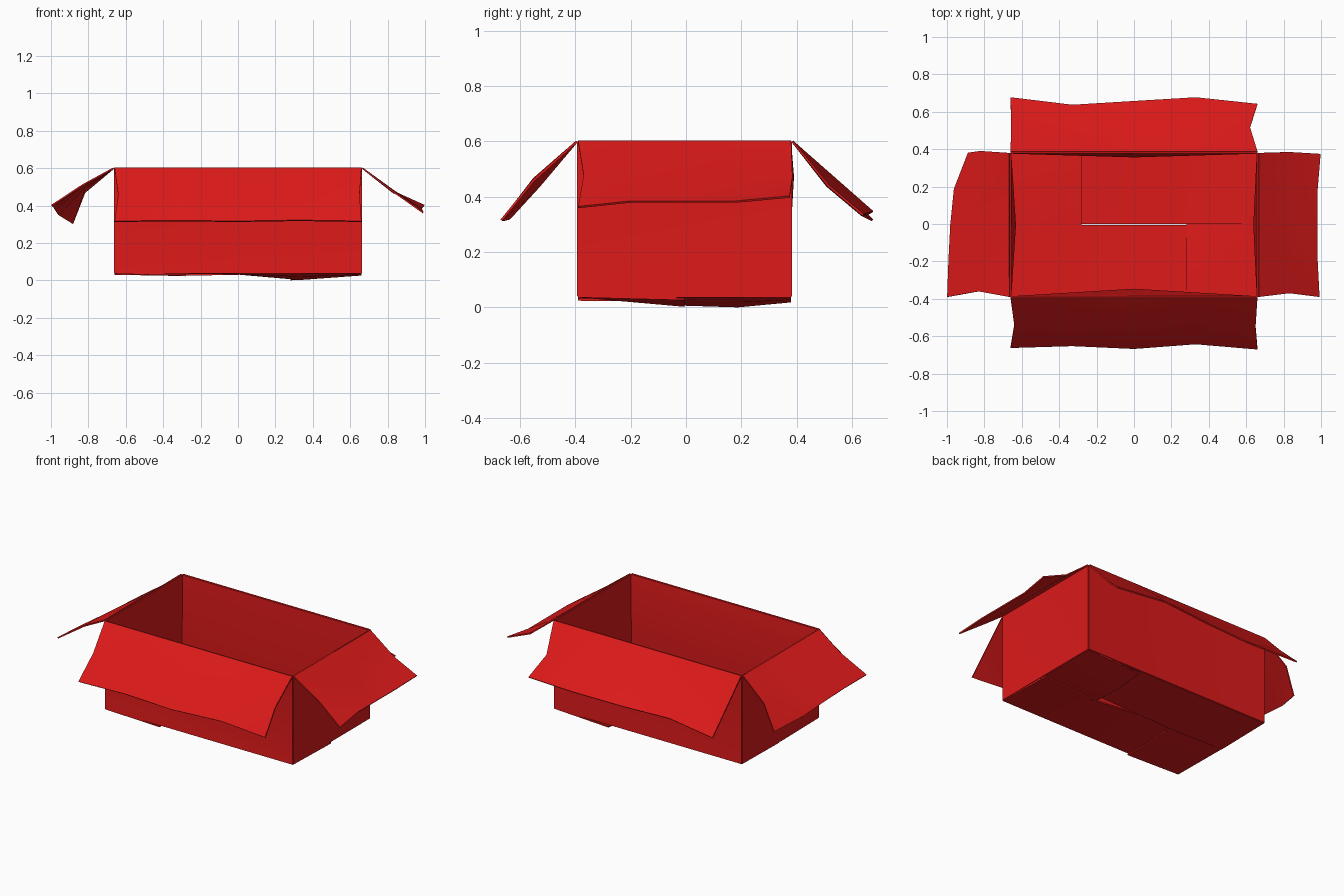
import bpy, bmesh, math

if "Cube" in bpy.data.objects:
    bpy.data.objects.remove(bpy.data.objects["Cube"])

T = 0.008                       # board thickness
X0, X1, Y0, Y1 = -0.66, 0.66, -0.39, 0.38
ZB, ZT = 0.04, 0.60

red = bpy.data.materials.new("red_card")
red.diffuse_color = (0.72, 0.01, 0.01, 1)
red.use_nodes = True
red.node_tree.nodes["Principled BSDF"].inputs["Base Color"].default_value = red.diffuse_color


def sheet(name, rows):
    """Bent card panel: rows of points joined as a grid, then thickened."""
    bm = bmesh.new()
    grid = [[bm.verts.new(p) for p in row] for row in rows]
    for a, b in zip(grid, grid[1:]):
        for i in range(len(a) - 1):
            bm.faces.new((a[i], a[i + 1], b[i + 1], b[i]))
    me = bpy.data.meshes.new(name)
    bm.to_mesh(me)
    bm.free()
    me.materials.append(red)
    ob = bpy.data.objects.new(name, me)
    bpy.context.collection.objects.link(ob)
    s = ob.modifiers.new("thickness", 'SOLIDIFY')
    s.thickness = T
    s.offset = 0
    bpy.context.view_layer.objects.active = ob
    ob.select_set(True)
    bpy.ops.object.modifier_apply(modifier=s.name)
    bpy.ops.object.shade_smooth_by_angle(angle=math.radians(35))
    ob.select_set(False)
    return ob


def spread(a, b, n=5):
    return [a + (b - a) * i / (n - 1) for i in range(n)]


def wall(name, a, b, bow):
    """Upright panel from a to b whose centre bows by the given offset."""
    rows = []
    for j, z in enumerate((ZB, (ZB + ZT) / 2, ZT)):
        row = []
        for i in range(3):
            k = 1 if i == 1 and j == 1 else 0
            row.append((a[0] + (b[0] - a[0]) * i / 2 + bow[0] * k,
                        a[1] + (b[1] - a[1]) * i / 2 + bow[1] * k, z))
        rows.append(row)
    sheet(name, rows)


# Walls, bowed slightly inward
wall("front_wall", (X0, Y0), (X1, Y0), (0, 0.04))
wall("back_wall", (X0, Y1), (X1, Y1), (0, -0.02))
wall("left_wall", (X0, Y0), (X0, Y1), (0.025, 0))
wall("right_wall", (X1, Y0), (X1, Y1), (-0.018, 0))


def flap(name, along_x, hinge, zh, ends, mid, tip):
    """mid and tip: (end shifts, outward positions, heights)."""
    rows = []
    for shift, out, zs in (((0, 0), [hinge] * 5, [zh] * 5), mid, tip):
        along = spread(ends[0] + shift[0], ends[1] + shift[1])
        rows.append([(u, v, z) if along_x else (v, u, z)
                     for u, v, z in zip(along, out, zs)])
    sheet(name, rows)


# Top flaps, folded outward and warped
flap("front_top_flap", True, Y0 - 0.005, ZT, (X0, X1),
     ((0.02, -0.01), (-0.54, -0.53, -0.55, -0.53, -0.55), (0.455, 0.45, 0.465, 0.44, 0.46)),
     ((0, 0), (-0.66, -0.65, -0.665, -0.64, -0.668), (0.315, 0.318, 0.315, 0.32, 0.315)))
flap("back_top_flap", True, Y1 + 0.005, ZT, (X0, X1),
     ((0.003, -0.04), (0.53, 0.51, 0.53, 0.55, 0.515), (0.45, 0.44, 0.45, 0.455, 0.44)),
     ((0, 0), (0.675, 0.635, 0.655, 0.675, 0.64), (0.315, 0.335, 0.335, 0.345, 0.335)))
flap("left_top_flap", False, X0 - 0.005, ZT, (Y0, Y1),
     ((0.03, 0.01), (-0.83, -0.83, -0.82, -0.82, -0.82), (0.51, 0.505, 0.50, 0.49, 0.47)),
     ((0, 0), (-0.997, -0.99, -0.98, -0.96, -0.885), (0.40, 0.395, 0.38, 0.35, 0.303)))
flap("right_top_flap", False, X1 + 0.005, ZT, (Y0, Y1),
     ((0.02, 0.005), (0.83, 0.83, 0.825, 0.83, 0.83), (0.475, 0.48, 0.48, 0.475, 0.47)),
     ((0, -0.005), (0.99, 0.98, 0.98, 0.98, 0.996), (0.362, 0.382, 0.382, 0.382, 0.40)))


def floor_flap(name, along_x, hinge, edge, ends, zs):
    m = (hinge + edge) / 2
    flap(name, along_x, hinge, ZB, ends,
         ((0, 0), [m] * 5, [(z + ZB) / 2 for z in zs]), ((0, 0), [edge] * 5, zs))


# Bottom flaps, tucked over and under each other
floor_flap("front_bottom_flap", True, Y0, -0.005, (X0, X1), (0.036, 0.045, 0.035, 0.006, 0.03))
floor_flap("back_bottom_flap", True, Y1, 0.0, (X0, X1), (0.034, 0.028, 0.034, 0.045, 0.04))
floor_flap("left_bottom_flap", False, X0, -0.28, (Y0, Y1), (0.028, 0.026, 0.038, 0.052, 0.05))
floor_flap("right_bottom_flap", False, X1, 0.28, (Y0, Y1), (0.045, 0.045, 0.01, 0.004, 0.022))
